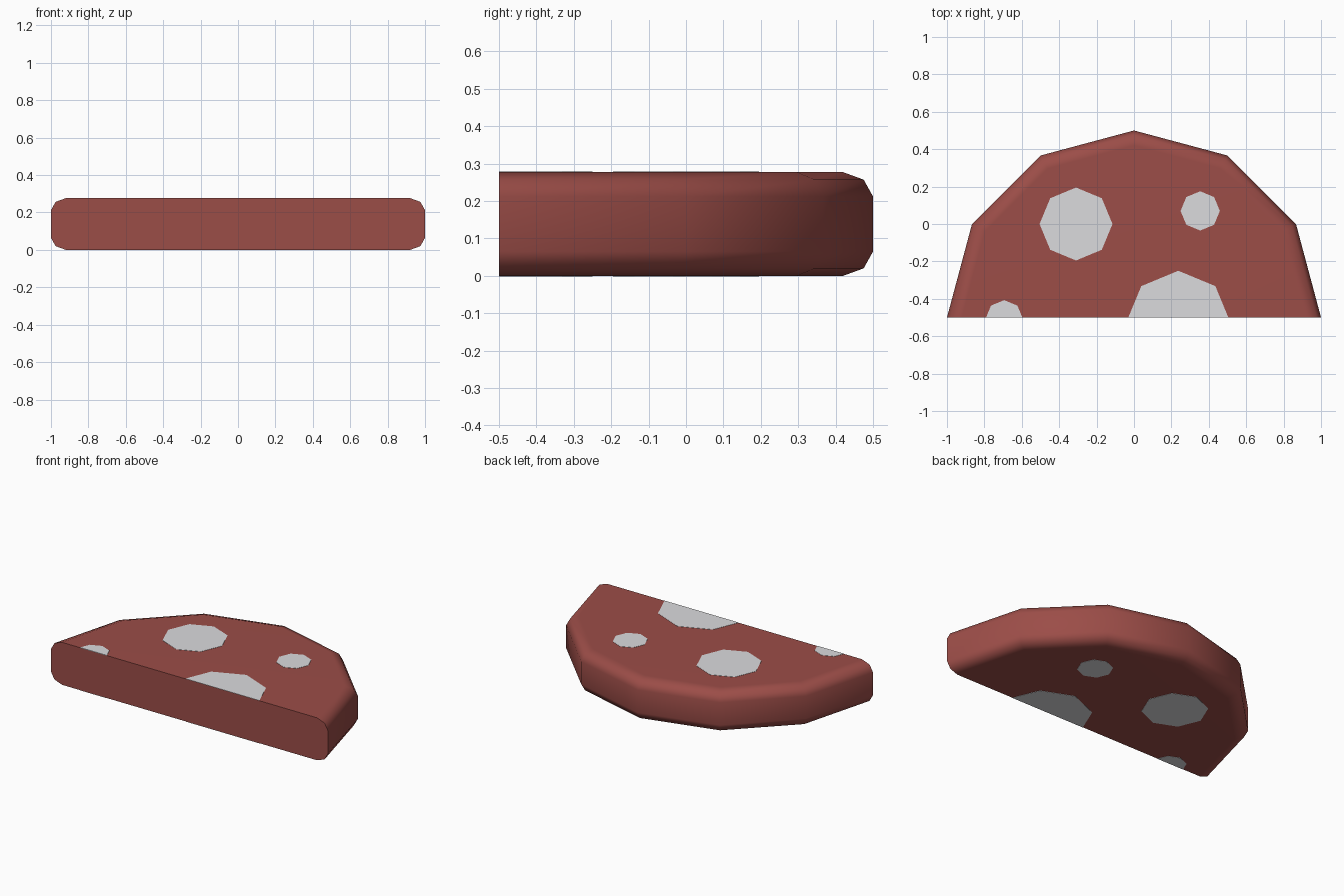
import bpy, bmesh, math
from mathutils import Vector

if "Cube" in bpy.data.objects:
    bpy.data.objects.remove(bpy.data.objects["Cube"])

H = 0.277          # slice thickness
CY = -0.5          # centre of the round, on the cut edge


def material(name, rgb):
    m = bpy.data.materials.new(name)
    m.diffuse_color = (*rgb, 1)
    m.use_nodes = True
    m.node_tree.nodes["Principled BSDF"].inputs["Base Color"].default_value = m.diffuse_color
    return m


red = material("sausage red", (0.33, 0.074, 0.064))
fat = material("fat grey", (0.71, 0.71, 0.73))


def add_object(name, bm, mat):
    bmesh.ops.recalc_face_normals(bm, faces=bm.faces)
    me = bpy.data.meshes.new(name)
    bm.to_mesh(me)
    bm.free()
    me.materials.append(mat)
    ob = bpy.data.objects.new(name, me)
    bpy.context.collection.objects.link(ob)
    return ob


# Half-round slice: rounded rim profile (radius, z) swept over half a 12-gon
profile = [(0.92, 0), (0.975, 0.02), (1, 0.065),
           (1, H - 0.065), (0.975, H - 0.02), (0.92, H)]
bm = bmesh.new()
rings = []
for i in range(7):
    a = math.radians(30 * i)
    rings.append([bm.verts.new((r * math.cos(a), CY + r * math.sin(a), z))
                  for r, z in profile])
for p, q in zip(rings, rings[1:]):
    for j in range(len(profile) - 1):
        bm.faces.new((p[j], q[j], q[j + 1], p[j + 1]))
bm.faces.new([r[0] for r in rings])             # bottom
bm.faces.new([r[-1] for r in rings])            # top
bm.faces.new(rings[0] + rings[-1][::-1])        # cut face
body = add_object("sausage_slice", bm, red)
bpy.context.view_layer.objects.active = body
body.select_set(True)
bpy.ops.object.shade_smooth_by_angle(angle=math.radians(50))
wn = body.modifiers.new("flat caps", 'WEIGHTED_NORMAL')
wn.keep_sharp = True

# Fat spots: thin octagon plates on both sides, trimmed at the cut edge
spots = [(-0.31, 0.0, 0.195), (0.354, 0.07, 0.105),
         (-0.694, -0.507, 0.1), (0.237, -0.53, 0.28)]
T = 0.0015
for side, z in (("top", H), ("bottom", 0)):
    for n, (x, y, r) in enumerate(spots, 1):
        bm = bmesh.new()
        bmesh.ops.create_cone(bm, cap_ends=True, segments=8,
                              radius1=r, radius2=r, depth=2 * T)
        bmesh.ops.translate(bm, verts=bm.verts, vec=(x, y, z))
        cut = bmesh.ops.bisect_plane(
            bm, geom=bm.verts[:] + bm.edges[:] + bm.faces[:],
            plane_co=Vector((0, CY, 0)), plane_no=Vector((0, -1, 0)),
            clear_outer=True)
        edges = [e for e in cut["geom_cut"] if isinstance(e, bmesh.types.BMEdge)]
        if edges:
            bmesh.ops.holes_fill(bm, edges=edges)
        add_object(f"fat_spot_{side}_{n}", bm, fat)
